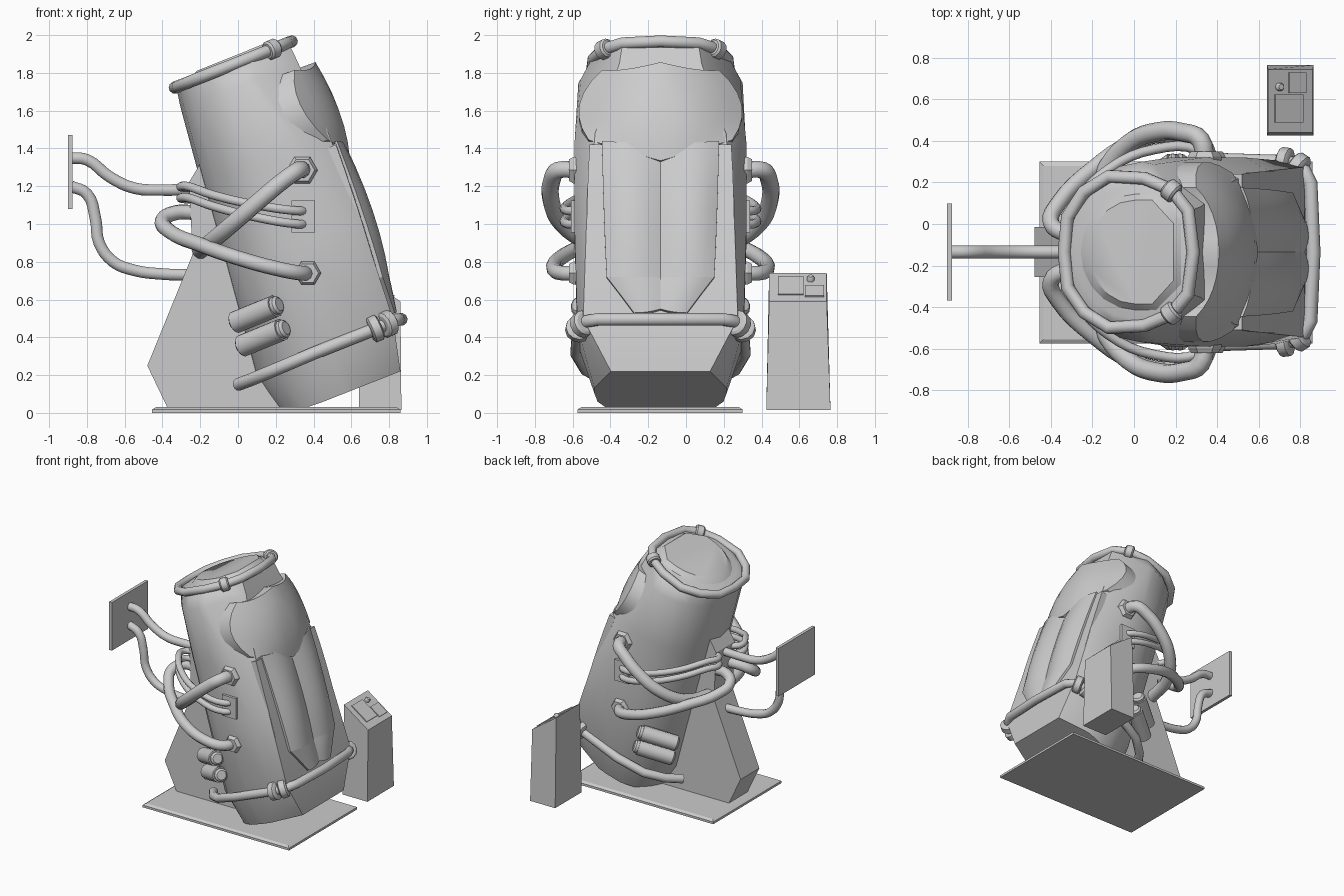
import bpy, bmesh, math
from mathutils import Vector

if "Cube" in bpy.data.objects:
    bpy.data.objects.remove(bpy.data.objects["Cube"])

YC = -0.135                     # mirror plane of the pod


def finish(name, verts, faces, smooth=True, angle=35):
    me = bpy.data.meshes.new(name)
    me.from_pydata([tuple(v) for v in verts], [], faces)
    bm = bmesh.new()
    bm.from_mesh(me)
    bmesh.ops.remove_doubles(bm, verts=bm.verts, dist=1e-4)
    bmesh.ops.recalc_face_normals(bm, faces=bm.faces)
    bm.to_mesh(me)
    bm.free()
    ob = bpy.data.objects.new(name, me)
    bpy.context.collection.objects.link(ob)
    if smooth:
        bpy.ops.object.select_all(action='DESELECT')
        ob.select_set(True)
        bpy.context.view_layer.objects.active = ob
        bpy.ops.object.shade_smooth_by_angle(angle=math.radians(angle))
    return ob


def loft(name, rings, smooth=True, angle=35):
    n = len(rings[0])
    verts = [p for r in rings for p in r]
    faces = [(k * n + i, k * n + (i + 1) % n, (k + 1) * n + (i + 1) % n, (k + 1) * n + i)
             for k in range(len(rings) - 1) for i in range(n)]
    faces += [tuple(range(n)), tuple(range((len(rings) - 1) * n, len(rings) * n))]
    return finish(name, verts, faces, smooth, angle)


def rod(name, a, b, stops, sides):
    """Turned part from a to b; stops are (position 0..1, radius)."""
    a, b = Vector(a), Vector(b)
    q = (b - a).to_track_quat('Z', 'Y')
    return loft(name, [[a.lerp(b, t) + q @ Vector((r * math.cos(2 * math.pi * i / sides),
                r * math.sin(2 * math.pi * i / sides), 0)) for i in range(sides)]
                for t, r in stops], sides > 8)


def box(name, centre, size, rot_y=0):
    c, (sx, sy, sz) = Vector(centre), [d / 2 for d in size]
    base = [(-sx, -sy), (sx, -sy), (sx, sy), (-sx, sy)]
    ob = loft(name, [[(x, y, z) for x, y in base] for z in (-sz, sz)], False)
    ob.location, ob.rotation_euler = c, (0, rot_y, 0)
    return ob


def tube(name, pts, r, closed=False, soft=True):
    cu = bpy.data.curves.new(name, 'CURVE')
    cu.dimensions, cu.bevel_depth, cu.bevel_resolution = '3D', r, 3
    cu.use_fill_caps, cu.resolution_u = True, 4
    if soft:
        sp = cu.splines.new('BEZIER')
        sp.bezier_points.add(len(pts) - 1)
        for bp, p in zip(sp.bezier_points, pts):
            bp.co = p
            bp.handle_left_type = bp.handle_right_type = 'AUTO'
    else:
        sp = cu.splines.new('POLY')
        sp.points.add(len(pts) - 1)
        for bp, p in zip(sp.points, pts):
            bp.co = (*p, 1)
    sp.use_cyclic_u, sp.use_smooth = closed, True
    ob = bpy.data.objects.new(name, cu)
    bpy.context.collection.objects.link(ob)


def side(pts, s):
    """(x, distance from mirror plane, z) -> world points."""
    return [(x, YC + s * h, z) for x, h, z in pts]


def lag(p, t):
    return p[0] * (2 * (t - .5) * (t - 1)) + p[1] * (-4 * t * (t - 1)) + p[2] * (2 * t * (t - .5))


def shield(name, rows, s_list, thick, n=6):
    """Curved panel through a 3x3 net, mirrored, thickened towards the body."""
    verts, faces = [], []
    back = Vector((-.94, 0, -.34)) * thick
    for s in s_list:
        net = [[Vector(p) for p in side(r, s)] for r in rows]
        o, m = len(verts), (n + 1) ** 2
        top = [lag([lag(r, j / n) for r in net], i / n) for i in range(n + 1) for j in range(n + 1)]
        verts += top + [p + back for p in top]
        I = lambda i, j: o + i * (n + 1) + j
        for i in range(n):
            for j in range(n):
                f = (I(i, j), I(i, j + 1), I(i + 1, j + 1), I(i + 1, j))
                faces += [f, tuple(k + m for k in f[::-1])]
            for a, b in ((I(0, i), I(0, i + 1)), (I(n, i), I(n, i + 1)), (I(i, n), I(i + 1, n))):
                faces.append((a, b, b + m, a + m))
    return finish(name, verts, faces, True, 32)


# Pod body: rings given by back point, front point, half width, chamfer start, front flat
def section(B, F, w, c, f):
    half = [(.55 * (1 - math.cos(a)), math.sin(a)) for a in [math.radians(18 * k) for k in range(6)]]
    half += [(c, 1 if c > .65 else .97), (1, f)]
    loop = half + [(s, -t) for s, t in half[:0:-1]]
    return [(B[0] + s * (F[0] - B[0]), YC + t * w, max(.025, B[1] + s * (F[1] - B[1]))) for s, t in loop]


loft("pod_body", [section(*r) for r in (
    ((.2, -.04), (.86, .22), .35, .66, .75), ((.08, .20), (.82, .50), .44, .84, .93),
    ((-.07, .76), (.65, 1.02), .455, .84, .86), ((-.2, 1.23), (.48, 1.48), .455, .79, .76),
    ((-.305, 1.62), (.32, 1.85), .435, .64, .5),
    ((-.325, 1.715), (.27, 1.955), .365, .66, .55), ((-.29, 1.745), (.23, 1.958), .32, .7, .55))], True, 40)
loft("top_lid", [section(*r) for r in (
    ((-.27, 1.74), (.24, 1.95), .29, .75, .55), ((-.22, 1.81), (.19, 1.975), .25, .75, .55))])

# Head visor, canopy frame and padded window halves
shield("visor", [
    [(.41, 0, 1.857), (.38, .18, 1.82), (.30, .31, 1.815)],
    [(.535, 0, 1.6), (.495, .22, 1.6), (.33, .43, 1.63)],
    [(.595, 0, 1.335), (.565, .19, 1.39), (.475, .38, 1.445)]], (1, -1), .1)
front = lambda z, d: .82 - .336 * (z - .5) + d
shield("canopy_frame", [[(front(z, d + e), h, z) for h, d in ((0, .012), (.19, .012), (w, .008))]
                        for z, w, e in ((1.42, .375, 0), (1.0, .39, 0), (.57, .38, -.018))], (1, -1), .05)
for s, nm in ((1, "left"), (-1, "right")):
    shield("window_" + nm, [
        [(front(1.42, .03), 0, 1.42), (front(1.43, .055), .16, 1.43), (front(1.44, .02), .31, 1.44)],
        [(front(1.07, .045), 0, 1.07), (front(1.07, .085), .16, 1.07), (front(1.07, .03), .30, 1.07)],
        [(front(.72, .025), 0, .72), (front(.72, .055), .145, .72), (front(.72, .02), .285, .72)]], (s,), .06)
    shield("window_foot_" + nm, [
        [(front(.72, .025), 0, .72), (front(.72, .055), .145, .72), (front(.72, .02), .285, .72)],
        [(front(.63, .025), 0, .635), (front(.63, .045), .11, .63), (front(.63, .02), .215, .63)],
        [(front(.55, .02), 0, .55), (front(.53, .03), .07, .535), (front(.53, .02), .14, .53)]], (s,), .05)

# Rail round the lid
rail = [(-.335, 0), (-.32, .17), (-.24, .29), (-.12, .365), (.05, .355), (.18, .30), (.26, .2), (.285, 0)]
rail3 = [(x, h, 1.72 + .395 * (x + .34)) for x, h in rail]
tube("lid_rail", side(rail3, 1) + side(rail3[-2:0:-1], -1), .032, True, False)

# Bumper bar round the foot
bar = [(.0, .18, .15), (.08, .295, .18), (.2, .395, .23), (.4, .445, .315), (.74, .435, .45),
       (.82, .39, .485), (.85, .33, .495), (.864, 0, .495)]
tube("foot_bumper", side(bar, 1) + side(bar[-2::-1], -1), .034, False, False)

collar = [(0, .8), (.15, 1), (.85, 1), (1, .8)]
hoses = {
    "upper_hose": (.046, [(.34, .42, 1.28), (.32, .54, 1.285), (.24, .575, 1.23), (.12, .58, 1.13),
                          (-.03, .52, 1.0), (-.15, .36, .9), (-.2, .1, .86)]),
    "lower_hose": (.04, [(.37, .42, .74), (.33, .52, .74), (.2, .565, .765), (0, .53, .82), (-.2, .4, .89),
                         (-.36, .24, .96), (-.4, .14, 1.02), (-.33, .09, 1.06), (-.22, .08, 1.06)]),
    "thin_hose_a": (.024, [(.36, .44, 1.07), (.31, .49, 1.07), (.1, .495, 1.1), (-.12, .4, 1.15),
                           (-.27, .24, 1.2), (-.3, .14, 1.195), (-.22, .08, 1.19)]),
    "thin_hose_b": (.024, [(.36, .44, 1.0), (.31, .49, 1.0), (.1, .495, 1.035), (-.12, .4, 1.09),
                           (-.27, .24, 1.14), (-.3, .14, 1.135), (-.22, .08, 1.13)])}
for s, nm in ((1, "left"), (-1, "right")):
    # Clamps on the rail and bumper
    rod("rail_clamp_" + nm, *side([(.155, .315, 1.915), (.205, .275, 1.935)], s),
        [(t, .052 * k) for t, k in collar], 12)
    for k, pts in enumerate((((.70, .437, .434), (.755, .43, .457)), ((.765, .425, .46), (.815, .392, .482)))):
        rod("bumper_clamp_%s_%d" % (nm, k), *side(pts, s), [(t, .07 * c) for t, c in collar], 12)
    # Hoses with flanges
    for h, (r, pts) in hoses.items():
        tube(h + "_" + nm, side(pts, s), r)
    for k, (x, z, r) in enumerate(((.34, 1.285, .082), (.37, .74, .07))):
        rod("hose_flange_%s_%d" % (nm, k), *side([(x, .40, z), (x, .485, z)], s),
            [(0, r), (.7, r), (1, r * .8)], 6)
    box("hose_socket_" + nm, side([(.345, .44, 1.04)], s)[0], (.125, .07, .17))
    # Gas canisters on the lower flank
    for k, (x, z) in enumerate(((.09, .52), (.125, .395))):
        rod("canister_%s_%d" % (nm, k), *side([(x - .115, .27, z - .045), (x + .13, .44, z + .055)], s),
            [(0, .04), (.05, .06), (.9, .06), (.9, .05), (.96, .05), (1, .036)], 12)

# Back support and base plate
prof = [(-.37, .02), (-.48, .25), (-.24, .84), (-.26, 1.22), (-.2, 1.32), (-.1, 1.25), (.12, .5), (.25, .02)]
loft("back_support", [[(x, YC + h, z) for x, z in prof] for h in (-.12, .12)], False)
rect = lambda x0, x1, y0, y1, z: [(x0, y0, z), (x1, y0, z), (x1, y1, z), (x0, y1, z)]
loft("base_plate", [rect(-.455, .86, -.575, .30, 0), rect(-.455, .86, -.575, .30, .018),
                    rect(-.435, .84, -.555, .28, .03)], False)

# Wall plate and feed hoses
box("wall_plate", (-.888, YC, 1.275), (.025, .465, .39))
tube("feed_hose_upper", side([(-.89, 0, 1.35), (-.8, 0, 1.34), (-.68, 0, 1.25), (-.55, 0, 1.19),
                              (-.4, 0, 1.18), (-.22, 0, 1.185)], 1), .032)
tube("feed_hose_lower", side([(-.885, 0, 1.2), (-.8, 0, 1.16), (-.755, 0, 1.03), (-.735, 0, .9), (-.66, 0, .8),
                              (-.55, 0, .755), (-.4, 0, .735), (-.25, 0, .73)], 1), .032)

# Control console with sloped panel
loft("console", [rect(.64, .865, .425, .765, .015),
                 [(.645, .44, .74), (.86, .44, .59), (.86, .745, .59), (.645, .745, .74)]], False)
tilt = math.atan2(.15, .215)
slope = lambda x: .74 - .698 * (x - .645)
for nm, x, y, lx, ly in (("main_screen", .745, .555, .165, .135), ("key_pad", .785, .68, .10, .10)):
    box(nm, (x, y, slope(x)), (lx, ly, .016), tilt)
rod("console_knob", (.695, .66, .70), (.71, .66, .725), [(0, .02), (.7, .02), (1, .014)], 12)
